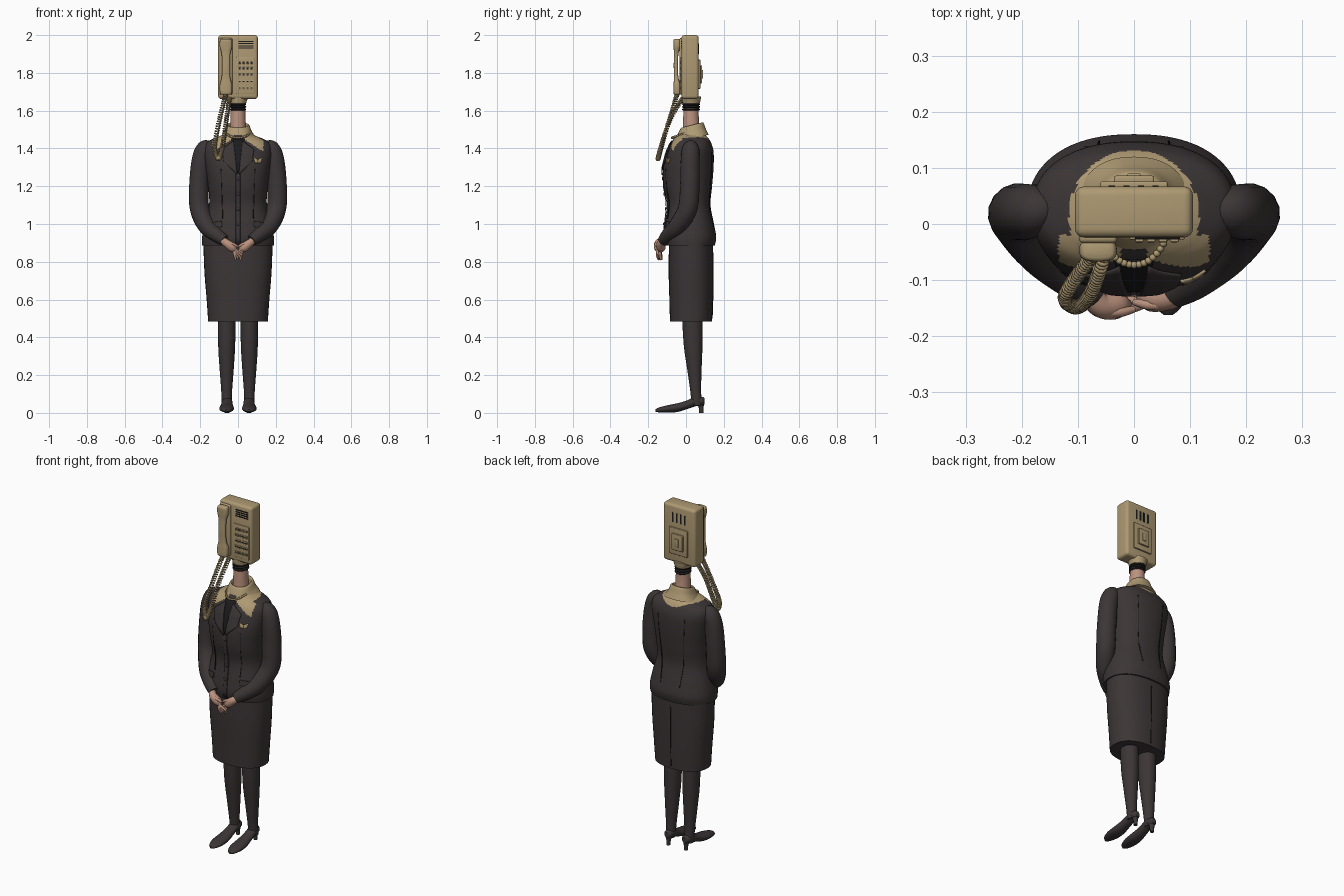
import bpy, bmesh
from math import sin, cos, pi, copysign
from mathutils import Vector

if "Cube" in bpy.data.objects:
    bpy.data.objects.remove(bpy.data.objects["Cube"])


def material(name, rgb):
    m = bpy.data.materials.new(name)
    m.use_nodes = True
    m.diffuse_color = (*rgb, 1)
    m.node_tree.nodes["Principled BSDF"].inputs["Base Color"].default_value = (*rgb, 1)
    return m


TAN = material("tan plastic", (0.42, 0.32, 0.17))
CLOTH = material("charcoal cloth", (0.045, 0.036, 0.037))
SKIN = material("skin", (0.50, 0.29, 0.21))
BLACK = material("black", (0.012, 0.011, 0.012))


def finish(bm, name, mats, smooth=True):
    bmesh.ops.recalc_face_normals(bm, faces=bm.faces)
    me = bpy.data.meshes.new(name)
    bm.to_mesh(me)
    bm.free()
    for m in mats:
        me.materials.append(m)
    ob = bpy.data.objects.new(name, me)
    bpy.context.collection.objects.link(ob)
    if smooth:
        bpy.ops.object.select_all(action='DESELECT')
        ob.select_set(True)
        bpy.context.view_layer.objects.active = ob
        bpy.ops.object.shade_smooth_by_angle(angle=0.7)
    return ob


def spline(keys, t):
    """Catmull-Rom through tuples of any length, t from 0 to 1."""
    s = min(max(t, 0), 1) * (len(keys) - 1)
    i = min(int(s), len(keys) - 2)
    u = s - i
    a, b, c, d = (keys[min(max(k, 0), len(keys) - 1)] for k in range(i - 1, i + 3))
    return [q + u / 2 * (r - p + u * (2*p - 5*q + 4*r - w + u * (3*(q - r) + w - p)))
            for p, q, r, w in zip(a, b, c, d)]


def level_ring(k, n, cx=0, power=2.3, tilt=0):
    """Horizontal rounded section: height, front y, back y, half width."""
    z, yf, yb, rx = k
    pts = []
    for i in range(n):
        c, s = cos(2 * pi * i / n), sin(2 * pi * i / n)
        x = rx * copysign(abs(c) ** (2 / power), c)
        y = (yf + yb) / 2 + (yb - yf) / 2 * copysign(abs(s) ** (2 / power), s)
        pts.append((cx + x, y, z + tilt * (y - 0.03)))
    return pts


def loft(name, rings, mats, rule=None):
    bm = bmesh.new()
    rows = [[bm.verts.new(p) for p in r] for r in rings]
    n = len(rows[0])
    for a, b in zip(rows, rows[1:]):
        for i in range(n):
            bm.faces.new((a[i], a[(i + 1) % n], b[(i + 1) % n], b[i]))
    bm.faces.new(rows[0])
    bm.faces.new(rows[-1])
    if rule:
        for f in bm.faces:
            f.material_index = rule(f.calc_center_median())
    return finish(bm, name, mats)


def body(name, keys, mats, steps=24, n=40, rule=None, **kw):
    return loft(name, [level_ring(spline(keys, i / steps), n, **kw) for i in range(steps + 1)], mats, rule)


def tube(name, pts, mat, sides=4, steps=8):
    """Round limb through (x, y, z, radius) points, with rounded ends."""
    cu = bpy.data.curves.new(name, 'CURVE')
    cu.dimensions = '3D'
    cu.bevel_depth = 1
    cu.bevel_resolution = sides
    cu.use_fill_caps = True
    sp = cu.splines.new('POLY')
    total = steps * (len(pts) - 1)
    path = [spline(pts, i / total) for i in range(total + 1)] if steps > 1 else pts
    sp.points.add(len(path) - 1)
    for p, (x, y, z, r) in zip(sp.points, path):
        p.co = (x, y, z, 1)
        p.radius = r
    sp.use_smooth = True
    cu.materials.append(mat)
    ob = bpy.data.objects.new(name, cu)
    bpy.context.collection.objects.link(ob)
    return ob


def box(name, lo, hi, mat, bevel=0.0):
    bm = bmesh.new()
    bmesh.ops.create_cube(bm, size=1)
    for v in bm.verts:
        v.co = [l + (h - l) * (c + 0.5) for l, h, c in zip(lo, hi, v.co)]
    if bevel:
        bmesh.ops.bevel(bm, geom=bm.edges[:], offset=bevel, segments=4, profile=0.5, affect='EDGES')
    return finish(bm, name, [mat], bevel > 0)


def beads(name, spots, size, mat):
    bm = bmesh.new()
    for s in spots:
        made = bmesh.ops.create_uvsphere(bm, u_segments=10, v_segments=6, radius=1)
        for v in made["verts"]:
            v.co = Vector(s) + Vector([c * k for c, k in zip(v.co, size)])
    return finish(bm, name, [mat])


# Jacket body, with the wide tan collar painted on the shoulders
JACKET = [(0.885, -.112, .152, .190), (0.93, -.12, .16, .19), (1.0, -.112, .148, .176),
          (1.1, -.10, .13, .153), (1.2, -.118, .138, .158), (1.3, -.12, .146, .172),
          (1.38, -.10, .146, .182), (1.425, -.08, .135, .172), (1.452, -.062, .12, .13),
          (1.472, -.045, .10, .08), (1.49, -.03, .08, .045)]
SKIRT = [(0.485, -.085, .138, .158), (0.6, -.088, .142, .166), (0.75, -.092, .144, .178), (0.92, -.09, .143, .184)]


def collar_zone(c):
    ax = abs(c.x)
    if c.y > -0.02:
        return int(c.z > 1.4 and c.x ** 2 + (c.y - 0.015) ** 2 < 0.0135)
    return int(ax < 0.135 and c.z > 1.47 - 0.65 * ax and ax > 0.02 + 0.5 * (1.47 - c.z))


body("jacket_body", JACKET, [CLOTH, TAN], steps=100, n=120, rule=collar_zone)
body("skirt", SKIRT, [CLOTH])
body("collar_band", [(1.45, -.062, .12, .10), (1.485, -.048, .105, .075), (1.52, -.028, .092, .06),
                     (1.518, -.015, .08, .05), (1.48, -.01, .075, .045)], [TAN], tilt=0.25)


def surface_y(keys, x, z, side):
    """Depth of a lofted body at x and z, on the front (-1) or back (1)."""
    for a, b in zip(keys, keys[1:]):
        if z <= b[0]:
            break
    u = (z - a[0]) / (b[0] - a[0])
    _, yf, yb, rx = [p + (q - p) * u for p, q in zip(a, b)]
    bulge = max(0, 1 - (abs(x) / rx) ** 2.3) ** (1 / 2.3)
    return (yf + yb) / 2 + side * (yb - yf) / 2 * bulge


def patch(name, corners, mat, side=-1, keys=JACKET, lift=0.005, n=10):
    """Thin four-cornered cloth plate laid on a body."""
    bm = bmesh.new()
    a, b, c, d = (Vector(p) for p in corners)
    grid = []
    for i in range(n + 1):
        left, right = a.lerp(d, i / n), b.lerp(c, i / n)
        row = [left.lerp(right, j / n) for j in range(n + 1)]
        grid.append([bm.verts.new((p.x, surface_y(keys, p.x, p.y, side) + side * lift, p.y)) for p in row])
    for r, s in zip(grid, grid[1:]):
        for j in range(n):
            bm.faces.new((r[j], r[j + 1], s[j + 1], s[j]))
    ob = finish(bm, name, [mat])
    ob.modifiers.new("thickness", 'SOLIDIFY').thickness = 0.005
    ob.modifiers["thickness"].offset = 0


# Jacket details
for s, tag in ((1, "left"), (-1, "right")):
    patch(tag + "_lapel", [(s*.025, 1.44), (s*.085, 1.395), (s*.075, 1.33), (s*.004, 1.26)], CLOTH, lift=.007)
    patch(tag + "_pocket_flap", [(s*.085, 1.015), (s*.15, 1.008), (s*.152, .98), (s*.085, .985)], CLOTH)
    patch(tag + "_front_seam", [(s*.088, 1.29), (s*.091, 1.29), (s*.083, 1.03), (s*.08, 1.03)], BLACK, lift=.0)
    patch(tag + "_back_seam", [(s*.085, 1.38), (s*.088, 1.38), (s*.063, .98), (s*.06, .98)], BLACK, 1, lift=.0)
    patch(tag + "_brooch_wing" if s > 0 else "brooch_wing",
          [(.105, 1.34), (.105 + s*.022, 1.352), (.105 + s*.016, 1.325), (.105, 1.322)], TAN, lift=.005, n=3)
patch("front_placket", [(-.012, 1.27), (.012, 1.27), (.012, .89), (-.012, .89)], CLOTH, lift=.002)
patch("skirt_back_seam", [(-.002, .85), (.002, .85), (.002, .5), (-.002, .5)], BLACK, 1, SKIRT, 0)
patch("blouse_front", [(-.035, 1.45), (.035, 1.45), (.004, 1.27), (-.004, 1.27)], BLACK, lift=.0)
beads("buttons", [(0, surface_y(JACKET, 0, z, -1) - .005, z) for z in (1.24, 1.16, 1.08, 1.0)],
      (.009, .004, .009), CLOTH)
beads("necklace", [(.062 * cos(a), .01 + .083 * sin(a), 1.487 + .03 * sin(a))
                   for a in (2 * pi * i / 44 for i in range(44))], (.0065,) * 3, TAN)

# Sleeves, hands, legs and shoes
for s, tag in ((1, "left"), (-1, "right")):
    tube(tag + "_sleeve", [(s*.14, .03, 1.415, .02), (s*.172, .025, 1.402, .044), (s*.195, .022, 1.34, .05),
                           (s*.207, .02, 1.2, .052), (s*.203, .008, 1.08, .052), (s*.165, -.045, .99, .047),
                           (s*.11, -.095, .94, .038), (s*.07, -.122, .912, .029)], CLOTH, 6)
    fy = -.132 if s > 0 else -.145
    tube(tag + "_palm", [(s*.085, -.117, .915, .018), (s*.06, fy, .898, .022),
                         (s*.03, fy, .874, .024), (s*.012, fy, .858, .012)], SKIN)
    for i in range(4):
        tube(f"{tag}_finger_{i + 1}", [(s*(.035 - .005*i), fy - .004, .882 - .01*i, .009),
                                       (s*(.005 + .004*i), fy - .006, .855 - .007*i, .008),
                                       (s*(-.022 + .011*i), fy + .002, .834 - .008*i, .006)], SKIN, 2, 5)
    tube(tag + "_thumb", [(s*.055, fy - .012, .9, .009), (s*.025, fy - .012, .893, .009),
                          (s*.0, fy - .007, .88, .006)], SKIN, 2, 5)
    body(tag + "_leg", [(.04, .03, .085, .026), (.12, .022, .08, .029), (.24, .005, .083, .038),
                        (.36, -.012, .087, .045), (.53, -.022, .086, .047)], [CLOTH], n=24, cx=s*.06, power=2)
    # Shoe sections: depth, underside, top, half width
    shoe = [(-.162, .006, .018, .008), (-.145, .003, .028, .025), (-.10, .002, .04, .038),
            (-.05, .004, .05, .037), (0, .018, .064, .031), (.05, .035, .085, .028),
            (.085, .04, .085, .024), (.098, .045, .078, .012)]
    rings = []
    for i in range(25):
        y, lo, hi, w = spline(shoe, i / 24)
        rings.append([(s*(.058 + .05 * (.05 - y) * .3) + w * cos(a), y, (lo + hi) / 2 + (hi - lo) / 2 * sin(a))
                      for a in (2 * pi * j / 20 for j in range(20))])
    loft(tag + "_shoe", rings, [CLOTH])
    body(tag + "_heel", [(0, .07, .093, .011), (.025, .068, .093, .012), (.055, .055, .096, .02)],
         [CLOTH], steps=8, n=16, cx=s*.057, power=2)

# Neck and its fittings
body("neck", [(1.44, -.025, .09, .055), (1.5, -.018, .075, .044), (1.56, -.015, .068, .04),
              (1.62, -.012, .066, .038)], [SKIN], power=2)
for i in range(3):
    z = 1.6 + .014 * i
    body(f"neck_ring_{i + 1}", [(z, -.014, .068, .037), (z + .004, -.02, .074, .043),
                                (z + .009, -.02, .074, .043), (z + .013, -.014, .068, .037)],
         [BLACK], steps=6, power=2)
body("neck_flare", [(1.638, -.018, .072, .043), (1.65, -.02, .076, .046), (1.675, -.022, .08, .056)],
     [TAN], steps=8, power=2)

# Telephone head
box("phone_body", (-.105, -.024, 1.662), (.105, .067, 2.0), TAN, .016)
box("handset_cradle", (-.098, -.034, 1.685), (-.03, -.015, 1.985), TAN, .008)
box("keypad_panel", (-.008, -.028, 1.69), (.09, -.02, 1.885), TAN, .003)
body("handset", [(1.685, -.056, -.036, .02), (1.692, -.066, -.028, .031), (1.735, -.066, -.028, .033),
                 (1.775, -.064, -.04, .023), (1.84, -.065, -.042, .021), (1.90, -.064, -.04, .023),
                 (1.94, -.066, -.028, .033), (1.973, -.066, -.028, .031), (1.98, -.056, -.036, .02)],
     [TAN], steps=48, n=28, cx=-.064, power=3)
for i in range(4):
    z, x = 1.928 + .012 * i, -.045 + .026 * i
    box(f"speaker_slot_{i + 1}", (.002, -.0265, z), (.082, -.02, z + .006), BLACK)
    box(f"back_slot_{i + 1}", (x, .06, 1.9), (x + .011, .069, 1.955), BLACK)
for row in range(5):
    for col in range(4):
        x, z = .002 + .021 * col, 1.712 + .034 * row
        box(f"key_{row * 4 + col + 1}", (x, -.032, z), (x + .015, -.026, z + .016), TAN, .002)
        box(f"key_mark_{row * 4 + col + 1}", (x + .002, -.033, z + .005), (x + .012, -.031, z + .011), BLACK)
box("back_plate", (-.06, .06, 1.715), (.06, .076, 1.87), TAN, .004)
box("back_plate_inner", (-.036, .07, 1.745), (.036, .086, 1.84), TAN, .004)
box("wall_hook", (-.012, .08, 1.77), (.012, .09, 1.815), TAN, .003)

# Coiled cord hanging from the handset and looping back to the phone
path = [(-.064, -.046, 1.69), (-.096, -.085, 1.56), (-.123, -.13, 1.41), (-.104, -.148, 1.345),
        (-.082, -.132, 1.41), (-.062, -.085, 1.55), (-.045, -.015, 1.67)]
normal = Vector((0, -3, 1)).normalized()
turns, per = 75, 10
coil = []
for i in range(turns * per + 1):
    t = i / (turns * per)
    p = Vector(spline(path, t))
    tangent = Vector(spline(path, t + .005)) - Vector(spline(path, t - .005))
    side = tangent.cross(normal).normalized()
    a = 2 * pi * i / per
    coil.append((*(p + .0095 * (side * cos(a) + normal * sin(a))), .0042))
tube("coiled_cord", coil, TAN, 1, 1)
